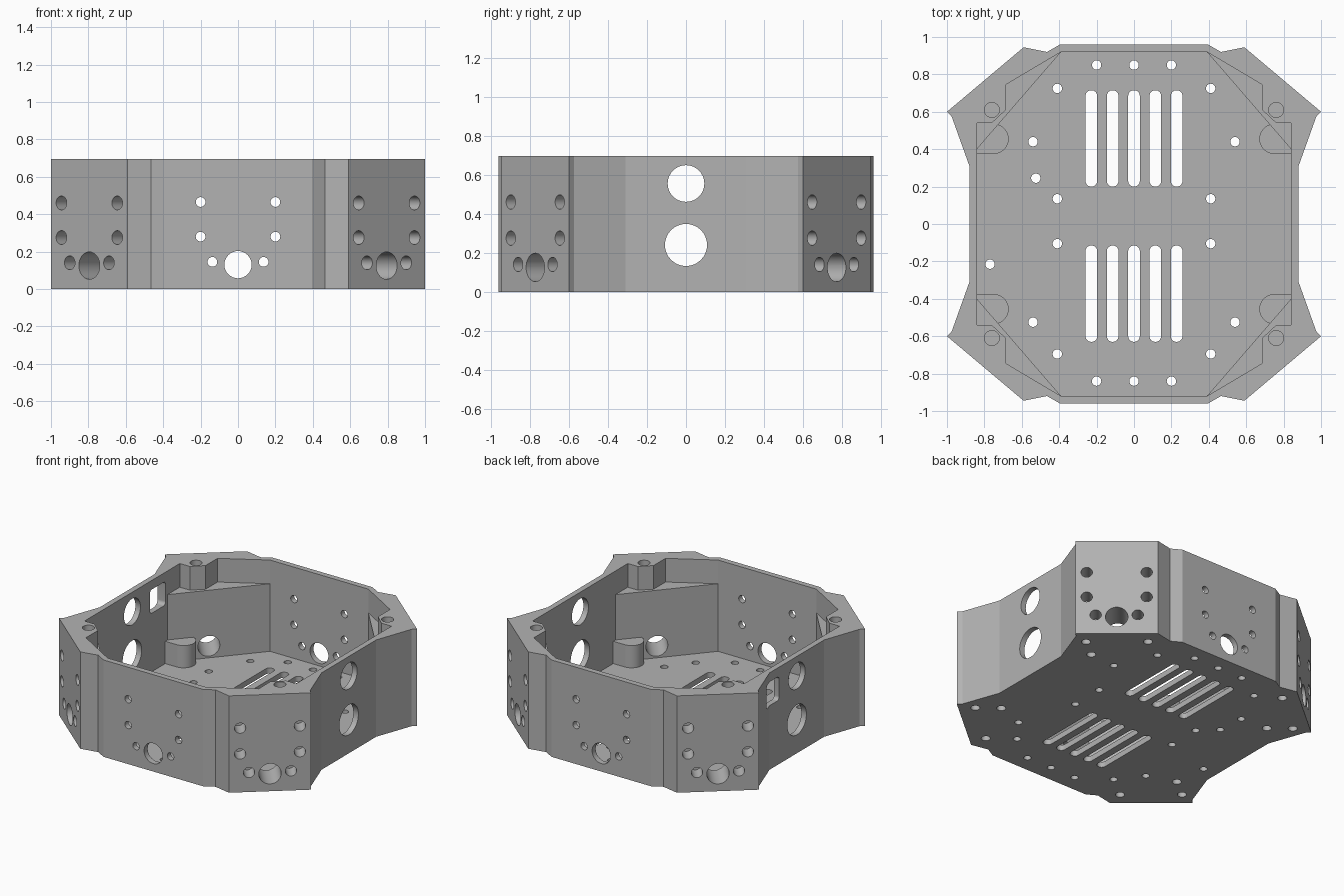
import bpy, bmesh, math
from mathutils import Matrix, Vector

cube = bpy.data.objects.get("Cube")
if cube:
    bpy.data.objects.remove(cube, do_unlink=True)

HEIGHT, FLOOR, LEDGE = 0.695, 0.04, 0.525
SIGNS = [(1, 1), (-1, 1), (-1, -1), (1, -1)]

grey = bpy.data.materials.new("plain grey")
grey.use_nodes = True
colour = (0.45, 0.45, 0.45, 1)
grey.diffuse_color = colour
grey.node_tree.nodes["Principled BSDF"].inputs["Base Color"].default_value = colour


def ring(quarter):
    """Mirror a quarter outline into a full closed loop."""
    loop = []
    for i, (sx, sy) in enumerate(SIGNS):
        pts = [(x * sx, y * sy) for x, y in quarter]
        loop += pts[::-1] if i % 2 else pts
    return loop


def prism(bm, outline, z0, z1, matrix=Matrix()):
    """Extrude a flat outline from z0 to z1."""
    face = bm.faces.new([bm.verts.new(matrix @ Vector((x, y, z0))) for x, y in outline])
    out = bmesh.ops.extrude_face_region(bm, geom=[face])
    verts = [v for v in out["geom"] if isinstance(v, bmesh.types.BMVert)]
    bmesh.ops.translate(bm, verts=verts, vec=matrix.to_3x3() @ Vector((0, 0, z1 - z0)))


def arc(cx, cy, r, a0, a1, n):
    return [(cx + r * math.cos(math.radians(a0 + (a1 - a0) * i / n)),
             cy + r * math.sin(math.radians(a0 + (a1 - a0) * i / n))) for i in range(n + 1)]


def circle(cx, cy, r):
    return arc(cx, cy, r, 0, 360, 32)[:-1]


def rounded_box(x0, x1, y0, y1, r):
    return (arc(x1 - r, y0 + r, r, -90, 0, 8) + arc(x1 - r, y1 - r, r, 0, 90, 8)
            + arc(x0 + r, y1 - r, r, 90, 180, 8) + arc(x0 + r, y0 + r, r, 180, 270, 8))


def drill(bm, point, direction, r, depth):
    """Cylinder starting just outside a wall and running inward."""
    d = Vector(direction).normalized()
    m = Matrix.Translation(point) @ d.to_track_quat('Z', 'Y').to_matrix().to_4x4()
    prism(bm, circle(0, 0, r), -0.08, depth, m)


def finish(name, bm):
    bmesh.ops.remove_doubles(bm, verts=bm.verts, dist=1e-5)
    bmesh.ops.recalc_face_normals(bm, faces=bm.faces)
    mesh = bpy.data.meshes.new(name)
    bm.to_mesh(mesh)
    bm.free()
    obj = bpy.data.objects.new(name, mesh)
    mesh.materials.append(grey)
    bpy.context.collection.objects.link(obj)
    return obj


def combine(body, bm, operation):
    """Boolean a tool mesh into the body, then discard the tool."""
    tool = finish("cutter", bm)
    tool.hide_render = True
    mod = body.modifiers.new(operation, 'BOOLEAN')
    mod.operation, mod.solver, mod.object = operation, 'EXACT', tool
    bpy.context.view_layer.objects.active = body
    bpy.ops.object.modifier_apply(modifier=mod.name)
    bpy.data.objects.remove(tool, do_unlink=True)


# Outer shell
bm = bmesh.new()
prism(bm, ring([(0.88, 0.31), (0.975, 0.575), (1, 0.6), (0.59, 0.945),
                (0.465, 0.92), (0.395, 0.96)]), 0, HEIGHT)
body = finish("chassis_body", bm)

# Main cavity, then wider pockets above the corner ledges
bm = bmesh.new()
prism(bm, ring([(0.84, 0.4), (0.39, 0.92)]), FLOOR, 1)
combine(body, bm, 'DIFFERENCE')
bm = bmesh.new()
prism(bm, ring([(0.84, 0.54), (0.76, 0.54), (0.685, 0.61), (0.685, 0.745), (0.39, 0.92)]), LEDGE, 1)
combine(body, bm, 'DIFFERENCE')

# Short round-nosed posts beside the side walls
bm = bmesh.new()
post = [(0.86, 0.54), (0.86, 0.375)] + arc(0.75, 0.455, 0.08, 270, 90, 20) + [(0.75, 0.54)]
for sx, sy in SIGNS:
    prism(bm, [(x * sx, y * sy) for x, y in post], 0.02, 0.2)
combine(body, bm, 'UNION')

# Floor slots and floor holes
bm = bmesh.new()
for i in range(-2, 3):
    for y0, y1 in ((0.2, 0.715), (-0.63, -0.115)):
        prism(bm, rounded_box(i * 0.114 - 0.031, i * 0.114 + 0.031, y0, y1, 0.03), -0.1, 0.1)
holes = [(x, y) for x in (-0.2, 0, 0.2) for y in (0.85, -0.84)]
holes += [(s * 0.41, y) for s in (-1, 1) for y in (0.725, 0.135, -0.105, -0.695)]
holes += [(s * 0.54, y) for s in (-1, 1) for y in (0.44, -0.525)]
holes += [(-0.525, 0.245), (-0.77, -0.215)]
for x, y in holes:
    prism(bm, circle(x, y, 0.025), -0.1, 0.1)
# Screw holes in the corner tops, and blind holes beneath
for sx, sy in SIGNS:
    prism(bm, circle(0.76 * sx, 0.61 * sy, 0.04), 0.4, 1)
    for x, y in ((0.877, 0.56), (0.57, 0.82), (0.745, 0.455)):
        prism(bm, circle(x * sx, y * sy, 0.03), -0.1, 0.12)
combine(body, bm, 'DIFFERENCE')

# Wall holes
bm = bmesh.new()
for s in (-1, 1):
    for x, z, r in ((0.2, 0.465, 0.026), (0.2, 0.28, 0.026), (0.137, 0.145, 0.026)):
        for m in (-1, 1):
            drill(bm, (m * x, s * 0.96, z), (0, -s, 0), r, 0.1)
    drill(bm, (0, s * 0.96, 0.13), (0, -s, 0), 0.073, 0.1)
    for z, r in ((0.555, 0.094), (0.24, 0.108)):
        drill(bm, (s * 0.88, 0, z), (-s, 0, 0), r, 0.1)

# Corner face holes: one opening through to the cavity, six blind
for sx, sy in SIGNS:
    mid = Vector((0.795 * sx, 0.7725 * sy, 0))
    along = Vector((0.765 * sx, -0.644 * sy, 0))
    inward = (-0.644 * sx, -0.765 * sy, 0)
    drill(bm, mid + Vector((0, 0, 0.125)), inward, 0.073, 0.3)
    for t, z in ((0.195, 0.46), (0.195, 0.275), (0.137, 0.14)):
        for m in (-1, 1):
            drill(bm, mid + along * t * m + Vector((0, 0, z)), inward, 0.037, 0.12)

# Rounded window in the right wall
to_wall = Matrix(((0, 0, 1, 0), (1, 0, 0, 0), (0, 1, 0, 0), (0, 0, 0, 1)))
prism(bm, rounded_box(0.2, 0.38, 0.46, 0.63, 0.025), -1.1, -0.8, to_wall)
combine(body, bm, 'DIFFERENCE')

# Crisp flat walls with smooth bores
bpy.ops.object.select_all(action='DESELECT')
body.select_set(True)
bpy.context.view_layer.objects.active = body
bpy.ops.object.shade_smooth_by_angle(angle=math.radians(14))
